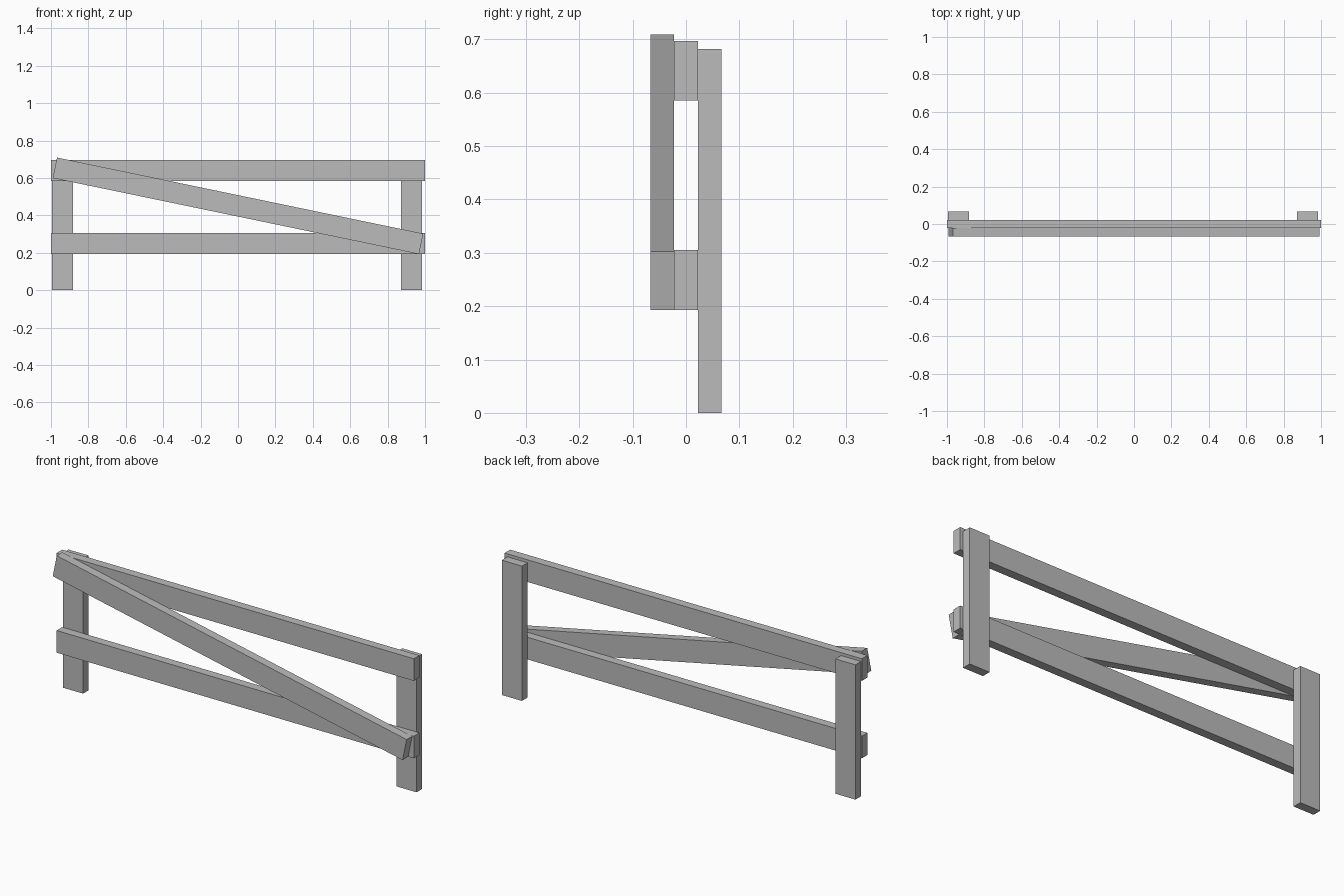
import bpy
from math import radians

cube = bpy.data.objects.get("Cube")
if cube:
    bpy.data.objects.remove(cube, do_unlink=True)

# One plain grey for every plank
GREY = (0.5, 0.5, 0.5, 1.0)
mat = bpy.data.materials.new("plain grey")
mat.use_nodes = True
mat.diffuse_color = GREY
mat.node_tree.nodes["Principled BSDF"].inputs["Base Color"].default_value = GREY

THICK = 0.0445   # plank thickness; the three layers sit flush
WIDTH = 0.112    # plank width


def plank(name, size_x, size_z, location, tilt=0.0):
    bpy.ops.mesh.primitive_cube_add(size=1, location=location)
    ob = bpy.context.object
    ob.name = ob.data.name = name
    ob.scale = (size_x, THICK, size_z)
    bpy.ops.object.transform_apply(location=False, rotation=False, scale=True)
    ob.rotation_euler.y = tilt
    ob.data.materials.append(mat)
    return ob


# Upright posts at the back
POST_HEIGHT = 0.682
for name, x in (("right_post", -0.939), ("left_post", 0.928)):
    plank(name, WIDTH, POST_HEIGHT, (x, THICK, POST_HEIGHT / 2))

# Horizontal rails in the middle layer
for name, z in (("lower_rail", 0.249), ("upper_rail", 0.641)):
    plank(name, 2.0, WIDTH, (0, 0, z))

# Diagonal brace across the front
plank("diagonal_brace", 2.0, WIDTH, (0, -THICK, 0.451), radians(11.73))
